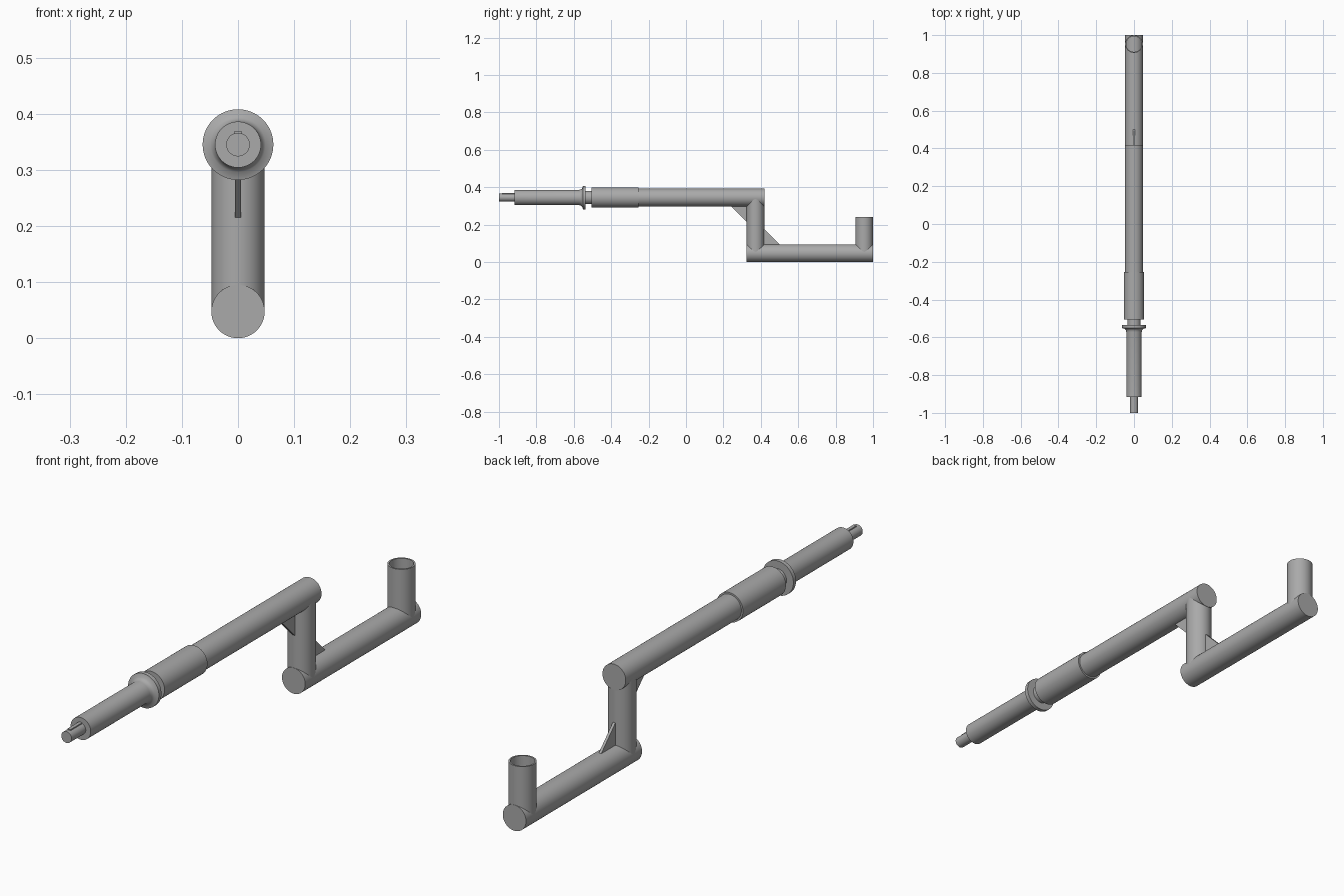
import bpy, bmesh, math
from mathutils import Matrix

old = bpy.data.objects.get("Cube")
if old:
    bpy.data.objects.remove(old, do_unlink=True)

R = 0.0475          # main tube radius
AXIS_Z = 0.345      # height of the upper shaft axis
ARM_Y = 0.3715      # position of the upright
POST_Y = 1 - R

grey = bpy.data.materials.new("Steel grey")
grey.use_nodes = True
GREY = (0.4, 0.4, 0.4, 1)
grey.diffuse_color = GREY
grey.node_tree.nodes["Principled BSDF"].inputs["Base Color"].default_value = GREY


def finish(name, bm, smooth=True):
    bmesh.ops.recalc_face_normals(bm, faces=bm.faces)
    mesh = bpy.data.meshes.new(name)
    bm.to_mesh(mesh)
    bm.free()
    mesh.materials.append(grey)
    obj = bpy.data.objects.new(name, mesh)
    bpy.context.collection.objects.link(obj)
    if smooth:
        bpy.ops.object.select_all(action='DESELECT')
        obj.select_set(True)
        bpy.context.view_layer.objects.active = obj
        bpy.ops.object.shade_smooth_by_angle(angle=math.radians(35))
    return obj


def lathe(name, profile, along_y=False, origin=(0, 0, 0), steps=64):
    """Spin (radius, distance) points about z, or about y."""
    bm = bmesh.new()
    verts = [bm.verts.new((r, 0, d)) for r, d in profile]
    edges = [bm.edges.new(pair) for pair in zip(verts, verts[1:])]
    bmesh.ops.spin(bm, geom=verts + edges, cent=(0, 0, 0), axis=(0, 0, 1),
                   angle=math.tau, steps=steps, use_duplicate=False)
    bmesh.ops.remove_doubles(bm, verts=bm.verts, dist=1e-5)
    if along_y:
        bm.transform(Matrix.Rotation(-math.pi / 2, 4, 'X'))
    bm.transform(Matrix.Translation(origin))
    return finish(name, bm)


def rod(name, radius, start, end, along_y=False, origin=(0, 0, 0)):
    return lathe(name, [(0, start), (radius, start), (radius, end), (0, end)],
                 along_y, origin)


def plate(name, outline, width):
    """Extrude a (y, z) outline across x."""
    bm = bmesh.new()
    face = bm.faces.new([bm.verts.new((-width / 2, y, z)) for y, z in outline])
    out = bmesh.ops.extrude_face_region(bm, geom=[face])
    moved = [g for g in out["geom"] if isinstance(g, bmesh.types.BMVert)]
    bmesh.ops.translate(bm, verts=moved, vec=(width, 0, 0))
    return finish(name, bm, smooth=False)


shaft = (0, 0, AXIS_Z)

# Crank tubes
rod("lower_arm", R, ARM_Y - R, 1, True, (0, 0, R))
rod("upright", R - 0.0005, R, AXIS_Z, False, (0, ARM_Y, 0))
rod("upper_arm", R, -0.3, ARM_Y + R, True, shaft)

# Open handle socket
lathe("handle_socket", [(0.041, R), (0.041, 0.24), (R - 0.0005, 0.24), (R - 0.0005, R)],
      origin=(0, POST_Y, 0))

# Sleeve, neck, flanged shaft and tip
rod("sleeve", 0.054, -0.505, -0.255, True, shaft)
rod("neck", 0.035, -0.55, -0.49, True, shaft)
lathe("flanged_shaft", [(0, -0.917), (0.041, -0.917), (0.041, -0.572),
                        (0.043, -0.562), (0.049, -0.555), (0.063, -0.551),
                        (0.063, -0.536), (0, -0.536)], True, shaft)
rod("shaft_tip", 0.021, -1, -0.9, True, shaft)
plate("tip_key", [(-0.985, 0.35), (-0.91, 0.35), (-0.91, 0.369), (-0.985, 0.369)], 0.013)

# Triangular stiffeners at both corners of the upright
front, back = ARM_Y - R, ARM_Y + R
low, high = 2 * R, AXIS_Z - R
LEG, SINK = 0.082, 0.01
for name, y, z, s in (("upper_gusset", front, high, -1), ("lower_gusset", back, low, 1)):
    plate(name, [(y - s * SINK, z - s * SINK), (y + s * LEG, z - s * SINK),
                 (y + s * LEG, z), (y, z + s * LEG), (y - s * SINK, z + s * LEG)], 0.01)
